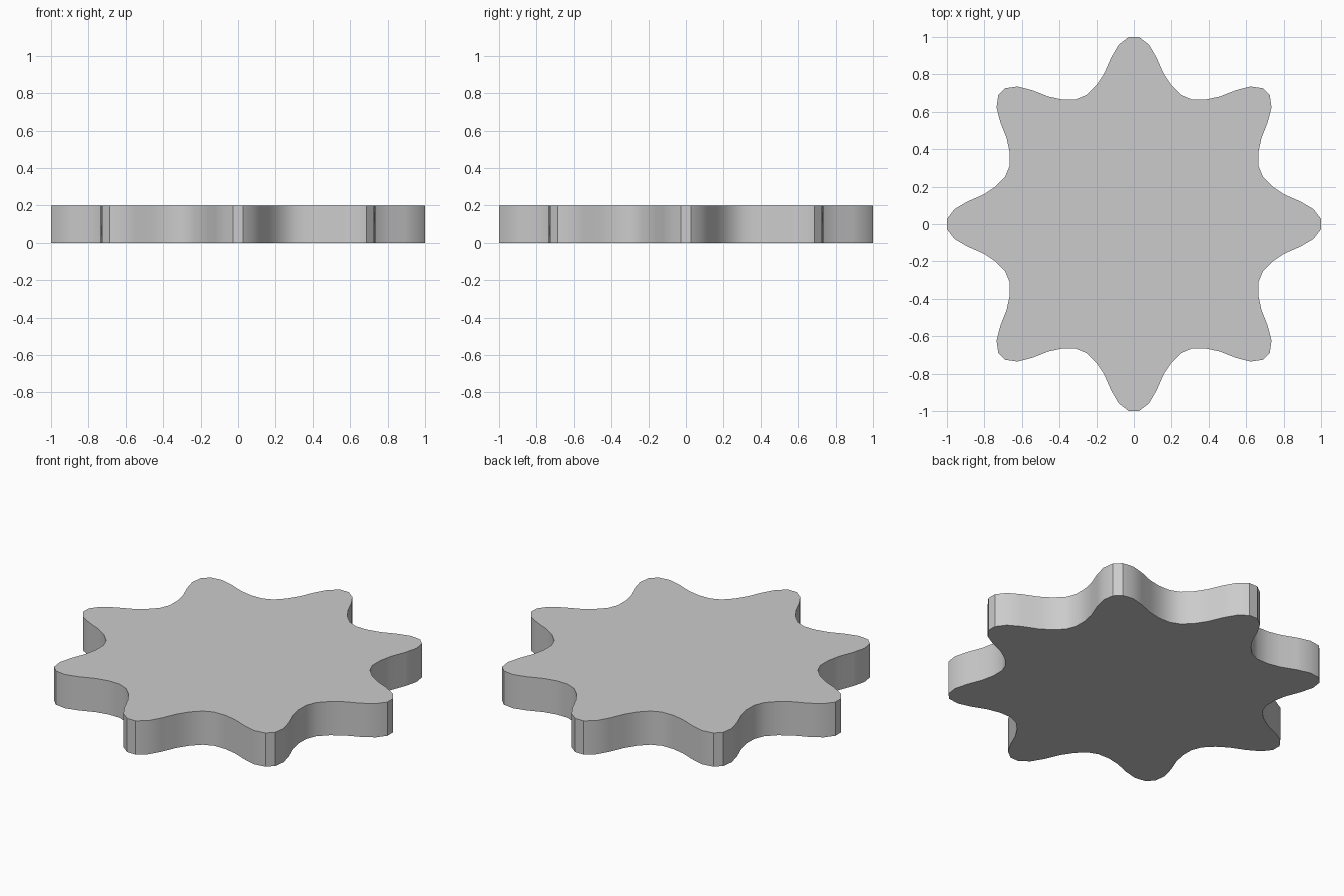
import bpy, bmesh, math

if "Cube" in bpy.data.objects:
    bpy.data.objects.remove(bpy.data.objects["Cube"])

THICKNESS = 0.2
LOBES = 8

# Half of one lobe, from the blunt tip to the valley (tip pointing along +y)
half = [(0.027, 1.0), (0.08, 0.96), (0.121, 0.89),
        (0.158, 0.805), (0.2, 0.741), (0.252, 0.69)]
lobe = [(x, y) for x, y in reversed(half)] + [(-x, y) for x, y in half]

# Repeat the lobe around the centre
outline = []
for i in range(LOBES):
    a = i * math.tau / LOBES
    c, s = math.cos(a), math.sin(a)
    outline += [(x * c - y * s, x * s + y * c) for x, y in lobe]

# Fill the outline and raise it into a plate
bm = bmesh.new()
base = bm.faces.new([bm.verts.new((x, y, 0)) for x, y in outline])
raised = bmesh.ops.extrude_face_region(bm, geom=[base], use_keep_orig=True)
top = [v for v in raised["geom"] if isinstance(v, bmesh.types.BMVert)]
bmesh.ops.translate(bm, verts=top, vec=(0, 0, THICKNESS))
bmesh.ops.recalc_face_normals(bm, faces=bm.faces)

mesh = bpy.data.meshes.new("star_plate")
bm.to_mesh(mesh)
bm.free()
plate = bpy.data.objects.new("star_plate", mesh)
bpy.context.collection.objects.link(plate)

# Smooth rim with crisp top and bottom edges
bpy.context.view_layer.objects.active = plate
plate.select_set(True)
bpy.ops.object.shade_smooth_by_angle(angle=math.radians(30))
